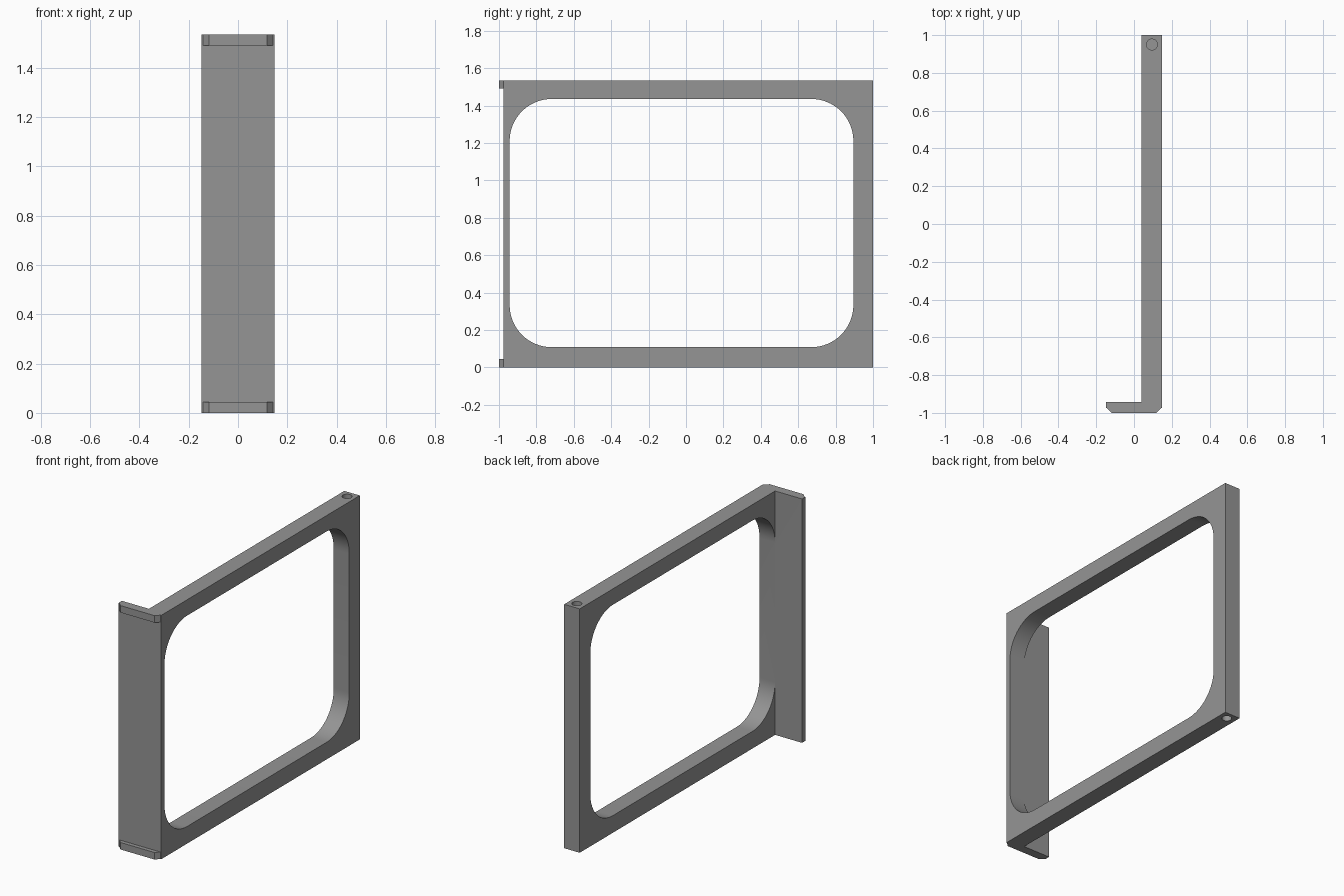
import bpy, bmesh, math

if "Cube" in bpy.data.objects:
    bpy.data.objects.remove(bpy.data.objects["Cube"])

H = 1.535  # overall height
grey = bpy.data.materials.new("plain grey")
grey.diffuse_color = (0.3, 0.3, 0.3, 1)
grey.use_nodes = True
grey.node_tree.nodes["Principled BSDF"].inputs["Base Color"].default_value = grey.diffuse_color


def prism(name, points, axis, lo, hi):
    """Extrude a 2D outline along x (points are y,z) or z (points are x,y)."""
    place = (lambda p, d: (d, p[0], p[1])) if axis == "x" else (lambda p, d: (p[0], p[1], d))
    bm = bmesh.new()
    face = bm.faces.new([bm.verts.new(place(p, lo)) for p in points])
    moved = bmesh.ops.extrude_face_region(bm, geom=[face])["geom"]
    shift = place((0, 0), hi - lo)
    bmesh.ops.translate(bm, vec=shift, verts=[v for v in moved if isinstance(v, bmesh.types.BMVert)])
    bmesh.ops.recalc_face_normals(bm, faces=bm.faces)
    mesh = bpy.data.meshes.new(name)
    bm.to_mesh(mesh)
    bm.free()
    mesh.materials.append(grey)
    obj = bpy.data.objects.new(name, mesh)
    bpy.context.collection.objects.link(obj)
    return obj


def rounded_rect(y0, y1, z0, z1, r, steps=16):
    pts = []
    corners = [(y1 - r, z1 - r), (y0 + r, z1 - r), (y0 + r, z0 + r), (y1 - r, z0 + r)]
    for i, (cy, cz) in enumerate(corners):
        for k in range(steps + 1):
            a = math.pi / 2 * (i + k / steps)
            pts.append((cy + r * math.cos(a), cz + r * math.sin(a)))
    return pts


def circle(cx, cy, r, n=32):
    return [(cx + r * math.cos(2 * math.pi * k / n), cy + r * math.sin(2 * math.pi * k / n)) for k in range(n)]


def cut(target, cutter):
    mod = target.modifiers.new(cutter.name, "BOOLEAN")
    mod.operation = "DIFFERENCE"
    mod.solver = "EXACT"
    mod.object = cutter
    cutter.hide_render = True
    cutter.hide_set(True)


# L-shaped body: long side panel plus front plate
body = prism("frame_body", [(-0.148, -0.975), (0.148, -0.975), (0.148, 1.0),
                            (0.04, 1.0), (0.04, -0.943), (-0.148, -0.943)], "z", 0, H)

# Large rounded window through the side panel
cut(body, prism("window_cutter", rounded_rect(-0.943, 0.895, 0.108, 1.435, 0.225), "x", 0.04 - 1e-4, 0.3))

# Blind pivot holes at the rear, top and bottom
for label, z0, z1 in (("top", H - 0.08, H + 0.1), ("bottom", -0.1, 0.08)):
    cut(body, prism(label + "_hole_cutter", circle(0.095, 0.95, 0.029), "z", z0, z1))

# Bake the cuts, then smooth only the curved walls
depsgraph = bpy.context.evaluated_depsgraph_get()
baked = bpy.data.meshes.new_from_object(body.evaluated_get(depsgraph))
body.modifiers.clear()
body.data = baked
for o in list(bpy.data.objects):
    if o.name.endswith("_cutter"):
        bpy.data.objects.remove(o)
bpy.context.view_layer.objects.active = body
body.select_set(True)
bpy.ops.object.shade_smooth_by_angle(angle=math.radians(30))

# Chamfered lips along the top and bottom of the front plate
for label, z0, z1 in (("bottom", 0, 0.044), ("top", H - 0.044, H)):
    prism(label + "_lip", [(-0.143, -0.975), (-0.118, -1.0), (0.118, -1.0), (0.143, -0.975)], "z", z0, z1)
